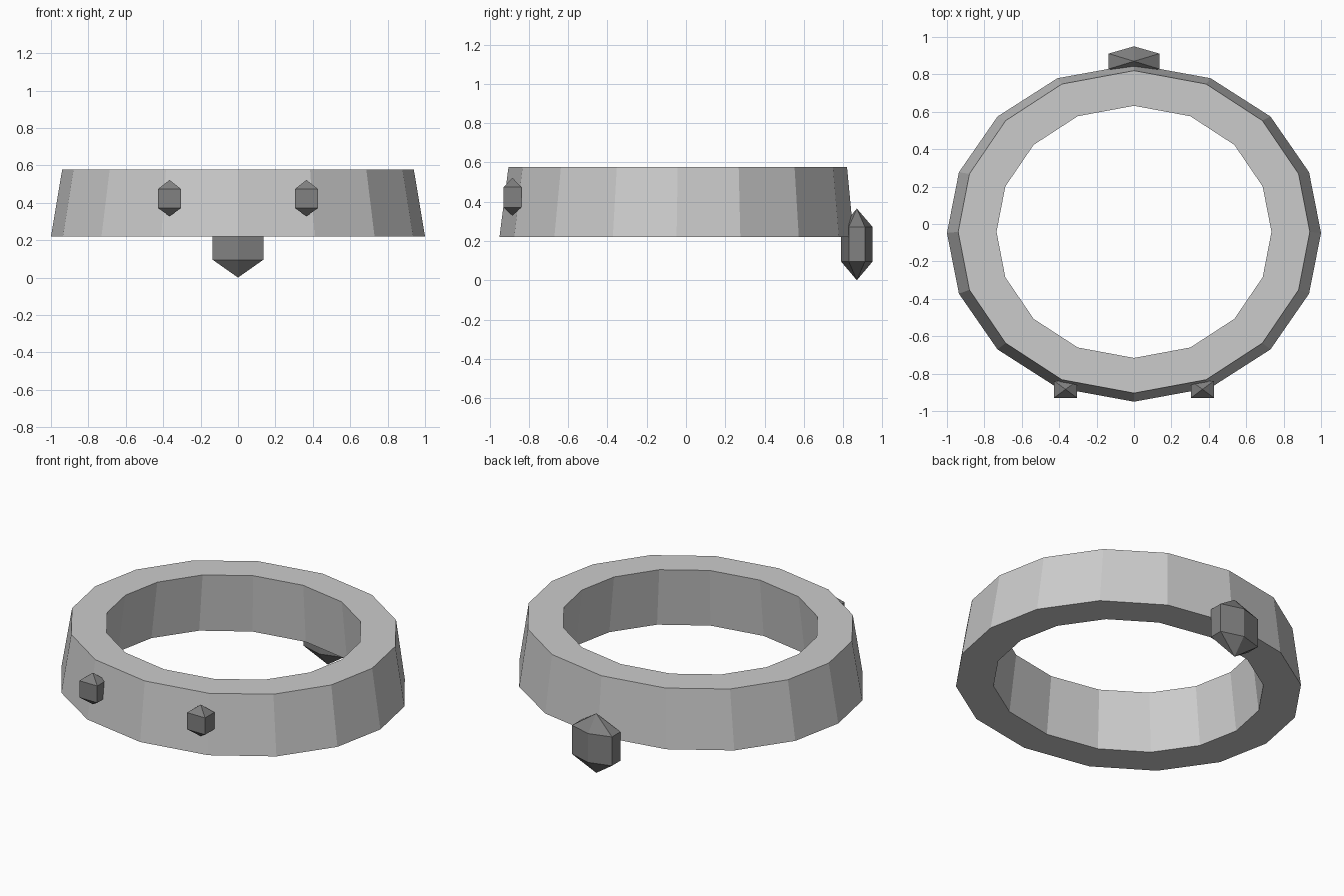
import bpy, bmesh

if "Cube" in bpy.data.objects:
    bpy.data.objects.remove(bpy.data.objects["Cube"])

gem_mat = bpy.data.materials.new("dark_gem")
gem_mat.diffuse_color = (0.22, 0.22, 0.22, 1)
gem_mat.use_nodes = True
gem_mat.node_tree.nodes["Principled BSDF"].inputs["Base Color"].default_value = gem_mat.diffuse_color


def make_object(name, bm, mat=None):
    bmesh.ops.recalc_face_normals(bm, faces=bm.faces)
    mesh = bpy.data.meshes.new(name)
    bm.to_mesh(mesh)
    bm.free()
    if mat:
        mesh.materials.append(mat)
    obj = bpy.data.objects.new(name, mesh)
    bpy.context.collection.objects.link(obj)
    return obj


def bridge(bm, a, b):
    n = len(a)
    for i in range(n):
        j = (i + 1) % n
        bm.faces.new((a[i], a[j], b[j], b[i]))


# 16-sided outline of the band, mirrored from one quadrant
quad = [(1, 0), (0.936, 0.36), (0.73, 0.69), (0.41, 0.917), (0, 1)]
half = quad + [(-x, y) for x, y in reversed(quad[:-1])]
outline = half + [(-x, -y) for x, y in half[1:-1]]

# Tapered band: x radius, y radius, y centre, z for each loop
INNER = 0.782
bottom = (1.0, 0.902, -0.048, 0.22)
top = (0.94, 0.862, -0.042, 0.577)
bm = bmesh.new()
loops = []
for (rx, ry, cy, z), s in ((bottom, 1), (top, 1), (top, INNER), (bottom, INNER)):
    loops.append([bm.verts.new((x * rx * s, y * ry * s + cy, z)) for x, y in outline])
for i in range(4):
    bridge(bm, loops[i], loops[(i + 1) % 4])
make_object("band", bm)


# Gems: a prism with a pointed cap at each end
def gem(name, section, centre, z_low, z_body_low, z_body_high, z_high):
    cx, cy = centre
    bm = bmesh.new()
    rings = [[bm.verts.new((cx + x, cy + y, z)) for x, y in section]
             for z in (z_body_low, z_body_high)]
    bridge(bm, *rings)
    for ring, z in zip(rings, (z_low, z_high)):
        tip = bm.verts.new((cx, cy, z))
        for i in range(len(ring)):
            bm.faces.new((ring[i], ring[(i + 1) % len(ring)], tip))
    make_object(name, bm, gem_mat)


# Large hexagonal gem at the back
hexagon = [(0, 0.08), (-0.135, 0.041), (-0.135, -0.041),
           (0, -0.08), (0.135, -0.041), (0.135, 0.041)]
gem("back_gem", hexagon, (0, 0.87), 0, 0.095, 0.272, 0.365)

# Pair of small square gems on the front
square = [(0.061, 0.045), (-0.061, 0.045), (-0.061, -0.045), (0.061, -0.045)]
for side, x in (("left", -0.366), ("right", 0.366)):
    gem("front_gem_" + side, square, (x, -0.884), 0.328, 0.371, 0.474, 0.522)
